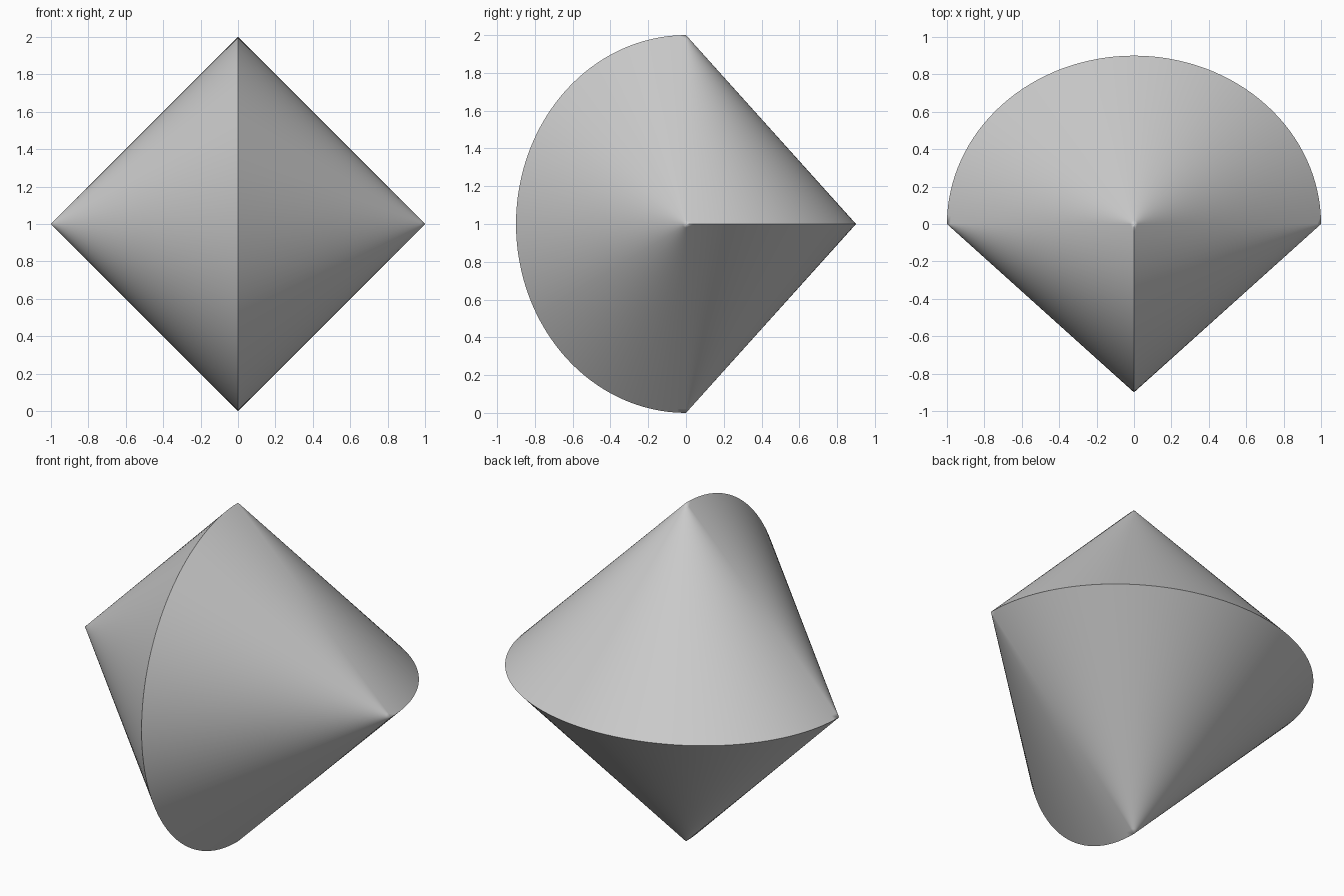
import bpy
import bmesh
from math import sin, cos, pi, radians
from mathutils import Vector

SEGMENTS = 64
RINGS = (0, 0.02, 0.5, 0.98, 1)  # symmetric, so the two halves share seam points
DEPTH = 0.9

if "Cube" in bpy.data.objects:
    bpy.data.objects.remove(bpy.data.objects["Cube"])

grey = bpy.data.materials.new("plain grey")
grey.use_nodes = True
colour = (0.6, 0.6, 0.6, 1)
grey.diffuse_color = colour
grey.node_tree.nodes["Principled BSDF"].inputs["Base Color"].default_value = colour


def half_double_cone(bm, place):
    """Two half cones joined at a half-round rim, placed by a point mapping."""
    rim = [Vector((cos(pi * i / SEGMENTS), DEPTH * sin(pi * i / SEGMENTS), 0))
           for i in range(SEGMENTS + 1)]
    for apex in (Vector((0, 0, 1)), Vector((0, 0, -1))):
        rows = [[bm.verts.new(place(apex.lerp(p, t))) for p in rim] for t in RINGS[1:]]
        tip = bm.verts.new(place(apex))
        for i in range(SEGMENTS):
            bm.faces.new((tip, rows[0][i], rows[0][i + 1]))
            for inner, outer in zip(rows, rows[1:]):
                bm.faces.new((inner[i], outer[i], outer[i + 1], inner[i + 1]))


# Back half stands on the vertical axis, front half is turned onto the x axis
bm = bmesh.new()
half_double_cone(bm, lambda p: (p.x, p.y, p.z + 1))
half_double_cone(bm, lambda p: (p.z, -p.y, p.x + 1))
bmesh.ops.remove_doubles(bm, verts=bm.verts, dist=0.0001)
bmesh.ops.recalc_face_normals(bm, faces=bm.faces)

mesh = bpy.data.meshes.new("twisted_double_cone")
bm.to_mesh(mesh)
bm.free()
mesh.materials.append(grey)
solid = bpy.data.objects.new("twisted_double_cone", mesh)
bpy.context.collection.objects.link(solid)

# Smooth cones with crisp rims
bpy.ops.object.select_all(action='DESELECT')
solid.select_set(True)
bpy.context.view_layer.objects.active = solid
bpy.ops.object.shade_smooth_by_angle(angle=radians(30))
